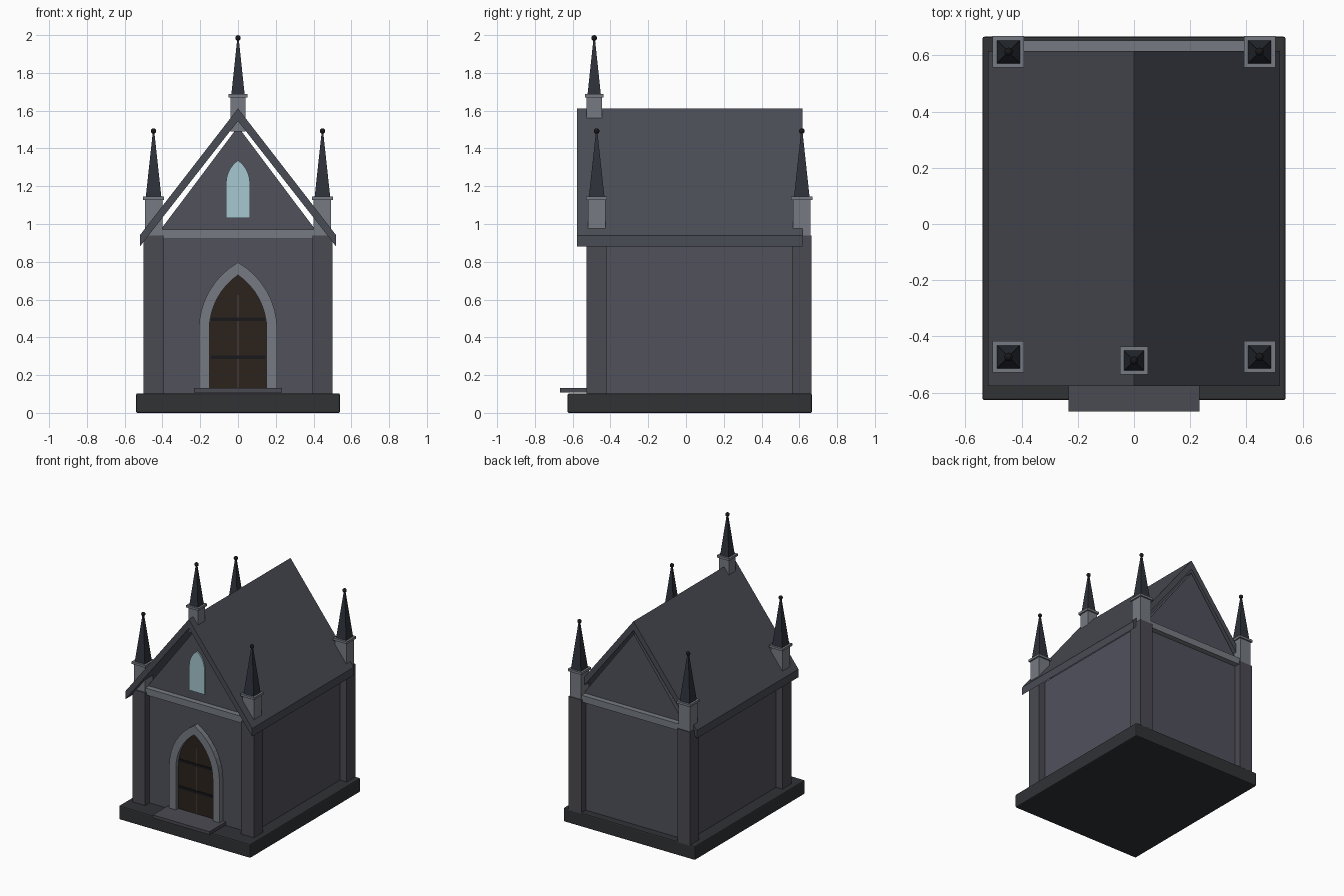
import bpy, bmesh, math
from mathutils import Matrix, Vector

if "Cube" in bpy.data.objects:
    bpy.data.objects.remove(bpy.data.objects["Cube"])


def mat(name, r, g, b):
    m = bpy.data.materials.new(name)
    m.diffuse_color = (r, g, b, 1)
    m.use_nodes = True
    m.node_tree.nodes["Principled BSDF"].inputs["Base Color"].default_value = m.diffuse_color
    return m


WALL = mat("wall_stone", .080, .082, .105)
PIER = mat("pier_stone", .068, .068, .085)
TRIM = mat("trim_stone", .18, .195, .22)
ROOF = mat("roof_slate", .068, .072, .090)
SPIRE = mat("spire_slate", .027, .032, .042)
BASE = mat("base_stone", .030, .032, .036)
WOOD = mat("door_wood", .024, .016, .012)
SEAM = mat("door_seam_wood", .05, .038, .03)
IRON = mat("iron", .009, .009, .011)
GLASS = mat("window_glass", .38, .57, .62)


def finish(name, bm, material):
    bmesh.ops.recalc_face_normals(bm, faces=bm.faces)
    me = bpy.data.meshes.new(name)
    bm.to_mesh(me)
    bm.free()
    ob = bpy.data.objects.new(name, me)
    me.materials.append(material)
    bpy.context.collection.objects.link(ob)
    return ob


def box(name, x0, x1, y0, y1, z0, z1, material):
    bm = bmesh.new()
    size = Matrix.Diagonal((x1 - x0, y1 - y0, z1 - z0, 1))
    mid = Vector((x0 + x1, y0 + y1, z0 + z1)) / 2
    bmesh.ops.create_cube(bm, size=1, matrix=Matrix.Translation(mid) @ size)
    return finish(name, bm, material)


def post(name, x, y, half, z0, z1, material):
    return box(name, x - half, x + half, y - half, y + half, z0, z1, material)


def prism(name, profile, y0, y1, material):
    """Extrude a closed (x, z) profile from y0 to y1."""
    bm = bmesh.new()
    face = bm.faces.new([bm.verts.new((x, y0, z)) for x, z in profile])
    new = bmesh.ops.extrude_face_region(bm, geom=[face])["geom"]
    verts = [v for v in new if isinstance(v, bmesh.types.BMVert)]
    bmesh.ops.translate(bm, verts=verts, vec=(0, y1 - y0, 0))
    return finish(name, bm, material)


def arch(w, z0, spring, top, n=8):
    """Pointed arch outline, bottom right over the point to bottom left."""
    h = top - spring
    r = (w * w + h * h) / (2 * w)
    end = math.asin(h / r)
    right = [(w, z0)]
    for i in range(n + 1):
        a = end * i / n
        right.append((w - r + r * math.cos(a), spring + r * math.sin(a)))
    right[-1] = (0, top)
    return right + [(-x, z) for x, z in right[-2::-1]]


def pinnacle(name, x, y, half, z0, z_cap, z_top):
    """Stone block with cap, four-sided spire and ball."""
    post(name + "_block", x, y, half, z0, z_cap - .012, TRIM)
    post(name + "_cap", x, y, half + .010, z_cap - .017, z_cap, TRIM)
    bm = bmesh.new()
    zs = z_top - .022
    bmesh.ops.create_cone(
        bm, cap_ends=True, segments=4, radius1=(half - .005) * math.sqrt(2),
        radius2=.006, depth=zs - z_cap,
        matrix=Matrix.Translation((x, y, (zs + z_cap) / 2)) @ Matrix.Rotation(math.pi / 4, 4, 'Z'))
    finish(name + "_spire", bm, SPIRE)
    bm = bmesh.new()
    bmesh.ops.create_uvsphere(bm, u_segments=10, v_segments=8, radius=.015,
                              matrix=Matrix.Translation((x, y, z_top - .015)))
    ball = finish(name + "_ball", bm, IRON)
    ball.data.shade_smooth()


FRONT, BACK, SIDE = -.473, .613, .447   # wall planes

# Plinth and doorstep
base = box("plinth", -.54, .54, -.627, .667, 0, .103, BASE)
bev = base.modifiers.new("bevel", 'BEVEL')
bev.width, bev.segments = .008, 2
box("doorstep", -.233, .233, -.667, -.475, .108, .131, PIER)

# Chapel body
box("walls", -SIDE, SIDE, FRONT, BACK, .10, .94, WALL)

# Gables and string courses at both ends
for end, y, s in (("front", FRONT, 1), ("back", BACK, -1)):
    prism(end + "_gable", [(-.432, .94), (.432, .94), (0, 1.515)], y, y + s * .06, WALL)
    box(end + "_string_course", -.42, .42, min(y - s * .04, y + s * .03),
        max(y - s * .04, y + s * .03), .92, .97, TRIM)

# Corner piers with pinnacles
for end, y in (("front", FRONT), ("back", BACK)):
    for side, x in (("left", -SIDE), ("right", SIDE)):
        post(f"{end}_{side}_pier", x, y, .0525, .10, .94, PIER)
        pinnacle(f"{end}_{side}_pinnacle", x, y, .046, .94, 1.145, 1.507)

# Roof and ridge pinnacle
prism("roof", [(0, 1.612), (.52, .94), (.52, .88), (0, 1.545), (-.52, .88), (-.52, .94)],
      -.577, .616, ROOF)
pinnacle("ridge_pinnacle", 0, -.486, .040, 1.49, 1.688, 2.0)

# Door surround as an arched band, open at the bottom
outer = arch(.207, .115, .44, .797)
inner = arch(.152, .115, .44, .73)
prism("door_surround", outer + inner[::-1], -.513, FRONT + .01, TRIM)

# Door with seam and iron straps
prism("door", arch(.156, .115, .44, .735), -.485, FRONT + .01, WOOD)
box("door_seam", -.004, .004, -.489, -.48, .135, .625, SEAM)
for i, z in enumerate((.295, .495)):
    box(f"door_strap_{i + 1}", -.142, .142, -.492, -.48, z - .009, z + .009, IRON)

# Gable window
prism("gable_window", arch(.063, 1.033, 1.215, 1.337), -.483, FRONT + .01, GLASS)
